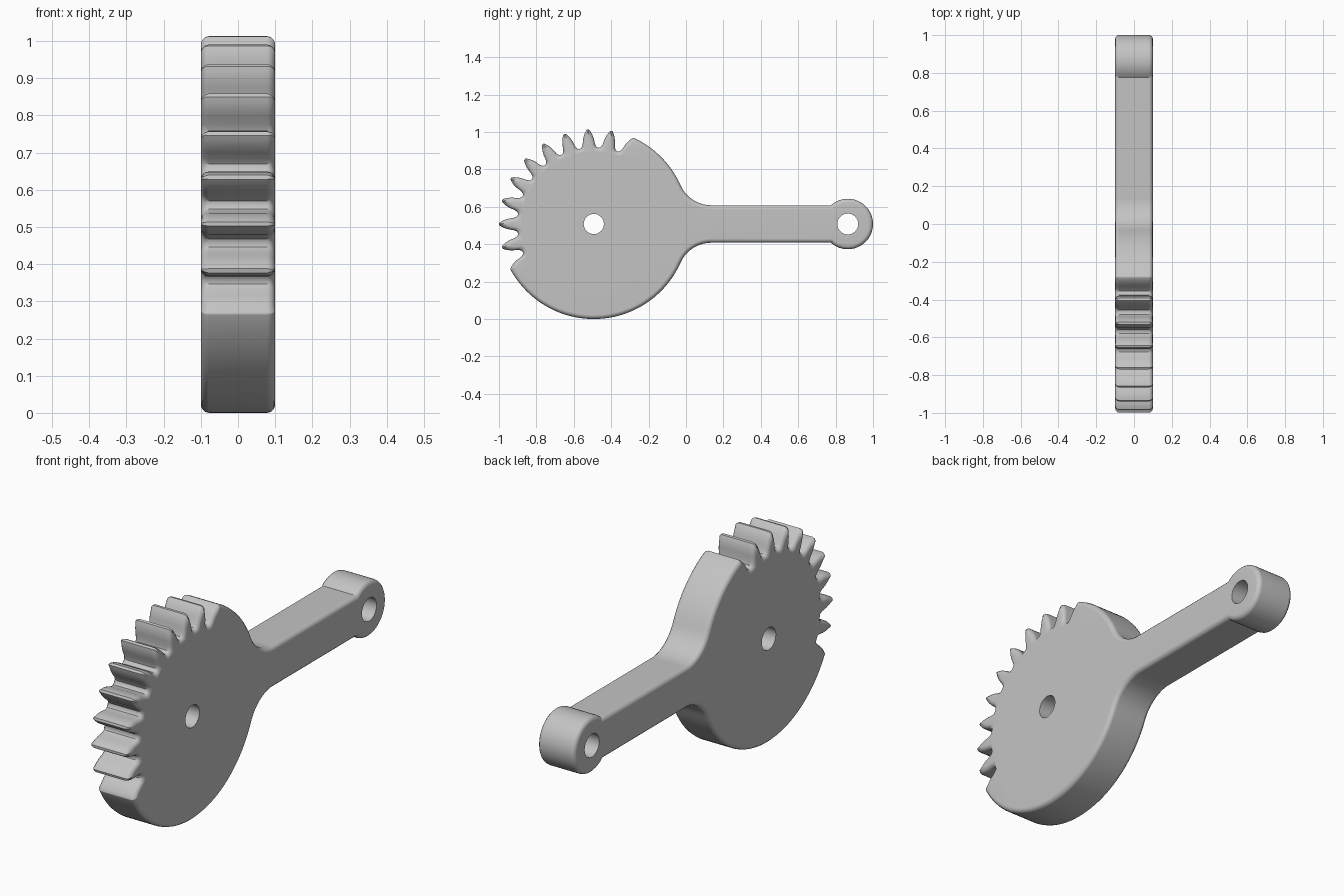
import bpy
import bmesh
from math import radians, sin, cos, atan2, asin, sqrt, pi

cube = bpy.data.objects.get("Cube")
if cube:
    bpy.data.objects.remove(cube, do_unlink=True)

# Main dimensions, in a plane centred on the gear hub
HUB_Y, HUB_Z = -0.493, 0.508
HALF_THICK = 0.1
DISC_R = 0.508
ARM_HALF = 0.1
FILLET_R = 0.18
KNOB_POS, KNOB_R = 1.358, 0.135
BEVEL = 0.022
PITCH = radians(14.4)
ROOT_R = 0.408
# Tooth flank from root to tip: radius, half width
FLANK = [(0.412, 0.041), (0.428, 0.033), (0.455, 0.029),
         (0.478, 0.022), (0.494, 0.014), (0.506, 0.006)]


def polar(r, a, cx=0.0, cy=0.0):
    return (cx + r * cos(a), cy + r * sin(a))


def arc(r, a0, a1, n, cx=0.0, cy=0.0):
    return [polar(r, a0 + (a1 - a0) * i / n, cx, cy) for i in range(n + 1)]


def flank(angle, side, d):
    """Points of one tooth side, root to tip, shrunk by d."""
    return [polar(r - d, angle + side * max(w - 0.7 * d, 0.003) / r)
            for r, w in FLANK]


def outline(d):
    """Closed lever outline, shrunk inward by d."""
    # Fillet between arm and disc
    fy = ARM_HALF + FILLET_R
    fx = sqrt((DISC_R + FILLET_R) ** 2 - fy ** 2)
    touch = atan2(fy, fx)
    upper = arc(FILLET_R + d, -pi / 2, touch - pi, 10, fx, fy)
    pts = list(upper)
    # Plain rim above, then the toothed sector
    first, last = pi - 8 * PITCH, pi + 2 * PITCH
    pts += arc(DISC_R - d, touch, first, 14)[1:]
    pts += flank(first, 1, d)[::-1]
    for i in range(1, 10):
        a = first + i * PITCH
        pts.append(polar(ROOT_R - d, a - PITCH / 2))
        pts += flank(a, -1, d) + flank(a, 1, d)[::-1]
    pts.append(polar(ROOT_R - d, last - PITCH / 2))
    pts += flank(last, -1, d)
    # Plain rim below, lower fillet and end knob
    pts += arc(DISC_R - d, last, 2 * pi - touch, 40)[:-1]
    pts += [(x, -y) for x, y in reversed(upper)]
    open_a = pi - asin((ARM_HALF - d) / (KNOB_R - d))
    pts += arc(KNOB_R - d, -open_a, open_a, 36, KNOB_POS, 0)
    return pts


bm = bmesh.new()


def add_loop(pts, x):
    return [bm.verts.new((x, HUB_Y + p, HUB_Z + q)) for p, q in pts]


def bridge(a, b):
    for i in range(len(a)):
        j = (i + 1) % len(a)
        bm.faces.new((a[i], a[j], b[j], b[i]))


def loop_edges(loop):
    return [bm.edges.get((loop[i - 1], loop[i])) for i in range(len(loop))]


# Rounded outer wall
steps = [radians(a) for a in (0, 30, 60, 90)]
section = [(HALF_THICK - BEVEL * (1 - sin(a)), BEVEL * (1 - cos(a))) for a in steps]
section = [(-x, d) for x, d in reversed(section)] + section
rings = [add_loop(outline(d), x) for x, d in section]
for a, b in zip(rings, rings[1:]):
    bridge(a, b)

# Pin holes through hub and knob
caps = {0: loop_edges(rings[0]), 1: loop_edges(rings[-1])}
for pos, radius in ((0.0, 0.054), (KNOB_POS, 0.056)):
    circle = arc(radius, 0, 2 * pi, 32, pos, 0)[:-1]
    ends = [add_loop(circle, x) for x in (-HALF_THICK, HALF_THICK)]
    bridge(*ends)
    for k in (0, 1):
        caps[k] += loop_edges(ends[k])

# Flat side faces
for k, side in ((0, -1), (1, 1)):
    bmesh.ops.triangle_fill(bm, use_beauty=True, use_dissolve=False,
                            edges=caps[k], normal=(side, 0, 0))
bmesh.ops.recalc_face_normals(bm, faces=bm.faces[:])

mesh = bpy.data.meshes.new("gear_lever")
bm.to_mesh(mesh)
bm.free()
lever = bpy.data.objects.new("gear_lever", mesh)
bpy.context.collection.objects.link(lever)

# Plain grey finish
grey = bpy.data.materials.new("light_grey")
grey.use_nodes = True
colour = (0.55, 0.55, 0.55, 1)
grey.diffuse_color = colour
grey.node_tree.nodes["Principled BSDF"].inputs["Base Color"].default_value = colour
mesh.materials.append(grey)

# Soft bevels with crisp teeth and hole rims
bpy.ops.object.select_all(action='DESELECT')
lever.select_set(True)
bpy.context.view_layer.objects.active = lever
bpy.ops.object.shade_smooth_by_angle(angle=radians(35))
normals = lever.modifiers.new("even_shading", 'WEIGHTED_NORMAL')
normals.keep_sharp = True
